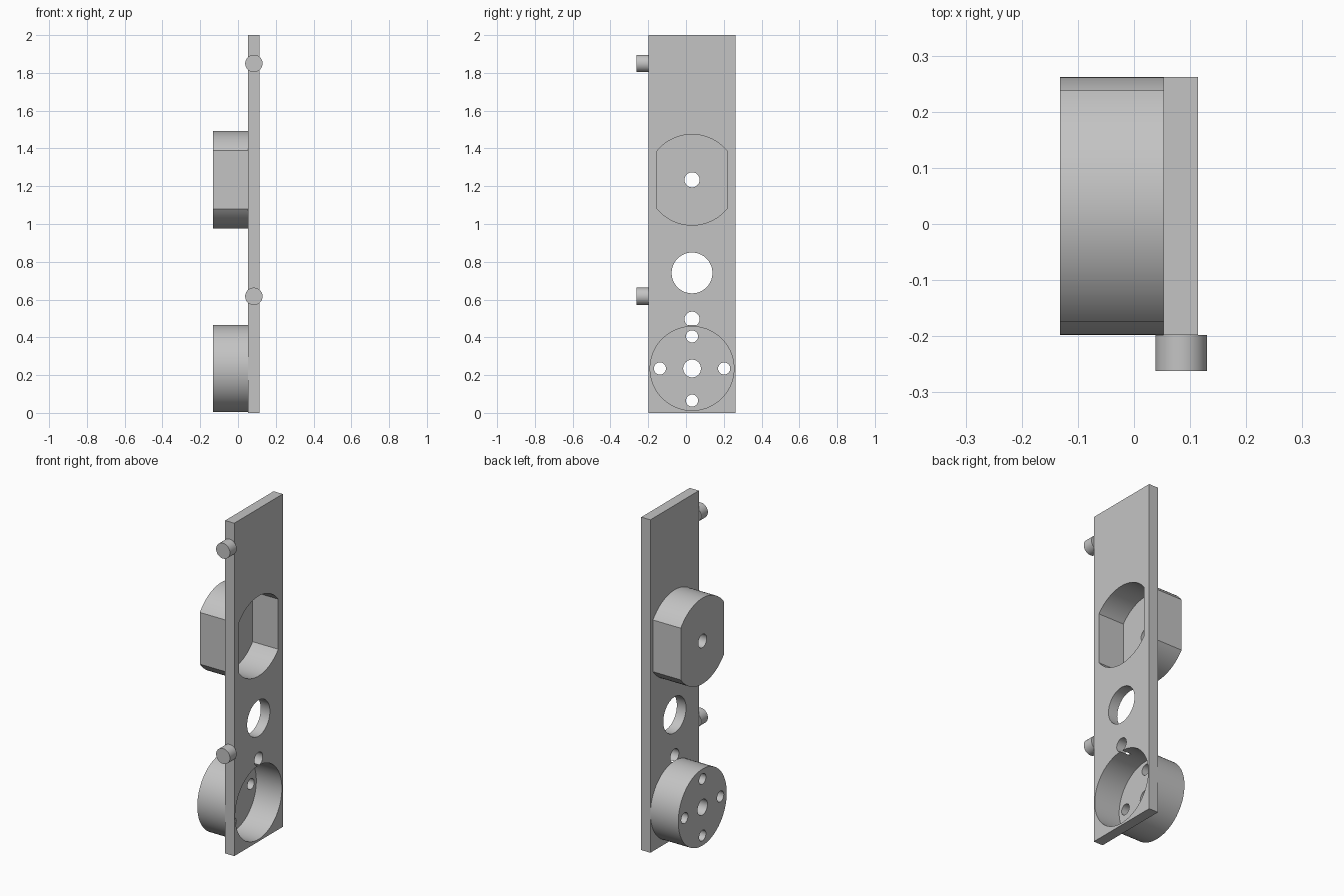
import bpy
import bmesh
from math import acos, cos, sin, pi, radians
from mathutils import Vector

if "Cube" in bpy.data.objects:
    bpy.data.objects.remove(bpy.data.objects["Cube"])

grey = bpy.data.materials.new("plain grey")
grey.use_nodes = True
grey.diffuse_color = (0.55, 0.55, 0.55, 1)
grey.node_tree.nodes["Principled BSDF"].inputs["Base Color"].default_value = (0.55, 0.55, 0.55, 1)

MID = 0.032                                # centre line of the plate in y
BACK, SEAT, FACE = -0.132, 0.053, 0.114    # cup end, plate back, plate face
FLOOR = FACE - 0.17                        # pocket floor
CUP_Z, BOX_Z = 0.235, 1.234


def prism(name, points, direction):
    """Extrude a closed outline along a direction."""
    bm = bmesh.new()
    face = bm.faces.new([bm.verts.new(p) for p in points])
    result = bmesh.ops.extrude_face_region(bm, geom=[face], use_keep_orig=True)
    moved = [v for v in result["geom"] if isinstance(v, bmesh.types.BMVert)]
    bmesh.ops.translate(bm, verts=moved, vec=Vector(direction))
    bmesh.ops.recalc_face_normals(bm, faces=bm.faces)
    mesh = bpy.data.meshes.new(name)
    bm.to_mesh(mesh)
    bm.free()
    mesh.materials.append(grey)
    obj = bpy.data.objects.new(name, mesh)
    bpy.context.collection.objects.link(obj)
    return obj


def disc(name, y, z, r, x0, x1, half_width=None, steps=36):
    """Cylinder along x, optionally trimmed by two flats."""
    a = acos(half_width / r) if half_width else 0
    count = steps + 1 if half_width else steps
    angles = [side + a + (pi - 2 * a) * i / steps
              for side in (0, pi) for i in range(count)]
    return prism(name, [(x0, y + r * cos(t), z + r * sin(t)) for t in angles],
                 (x1 - x0, 0, 0))


def cut(obj, cutters):
    """Subtract the cutters, then discard them."""
    bpy.context.view_layer.objects.active = obj
    for c in cutters:
        c.hide_render = True
        mod = obj.modifiers.new("cut", "BOOLEAN")
        mod.operation, mod.solver, mod.object = "DIFFERENCE", "EXACT", c
        bpy.ops.object.modifier_apply(modifier=mod.name)
        bpy.data.objects.remove(c)


def hole(y, z, r):
    return disc("hole_cutter", y, z, r, -0.3, 0.3)


def round_pocket():
    return disc("pocket_cutter", MID, CUP_Z, 0.222, FLOOR, 0.3)


def flat_pocket():
    return disc("pocket_cutter", MID, BOX_Z, 0.24, FLOOR, 0.3, 0.187)


# Mounting plate
low, high = MID - 0.23, MID + 0.23
plate = prism("mounting_plate", [(SEAT, low, 0), (SEAT, high, 0), (SEAT, high, 2), (SEAT, low, 2)],
              (FACE - SEAT, 0, 0))
cut(plate, [round_pocket(), flat_pocket(), hole(MID, 0.741, 0.108), hole(MID, 0.496, 0.04)])

# Round cup with a centre hole and four bolt holes
round_cup = disc("round_cup", MID, CUP_Z, 0.23, BACK, SEAT)
bolts = [hole(MID + dy * 0.17, CUP_Z + dz * 0.17, 0.032)
         for dy, dz in ((1, 0), (-1, 0), (0, 1), (0, -1))]
cut(round_cup, [round_pocket(), hole(MID, CUP_Z, 0.047)] + bolts)

# Cup with two flat sides
flat_cup = disc("flat_sided_cup", MID, BOX_Z, 0.258, BACK, SEAT, 0.206)
cut(flat_cup, [flat_pocket(), hole(MID, BOX_Z, 0.04)])

# Front pins
pins = []
for label, z in (("lower_pin", 0.617), ("upper_pin", 1.85)):
    ring = [(0.084 + 0.046 * cos(i * pi / 24), -0.262, z + 0.046 * sin(i * pi / 24))
            for i in range(48)]
    pins.append(prism(label, ring, (0, low + 0.262, 0)))

# Smooth curved walls, sharp rims
bpy.ops.object.select_all(action="DESELECT")
for obj in [plate, round_cup, flat_cup] + pins:
    obj.select_set(True)
    bpy.context.view_layer.objects.active = obj
bpy.ops.object.shade_smooth_by_angle(angle=radians(30))
